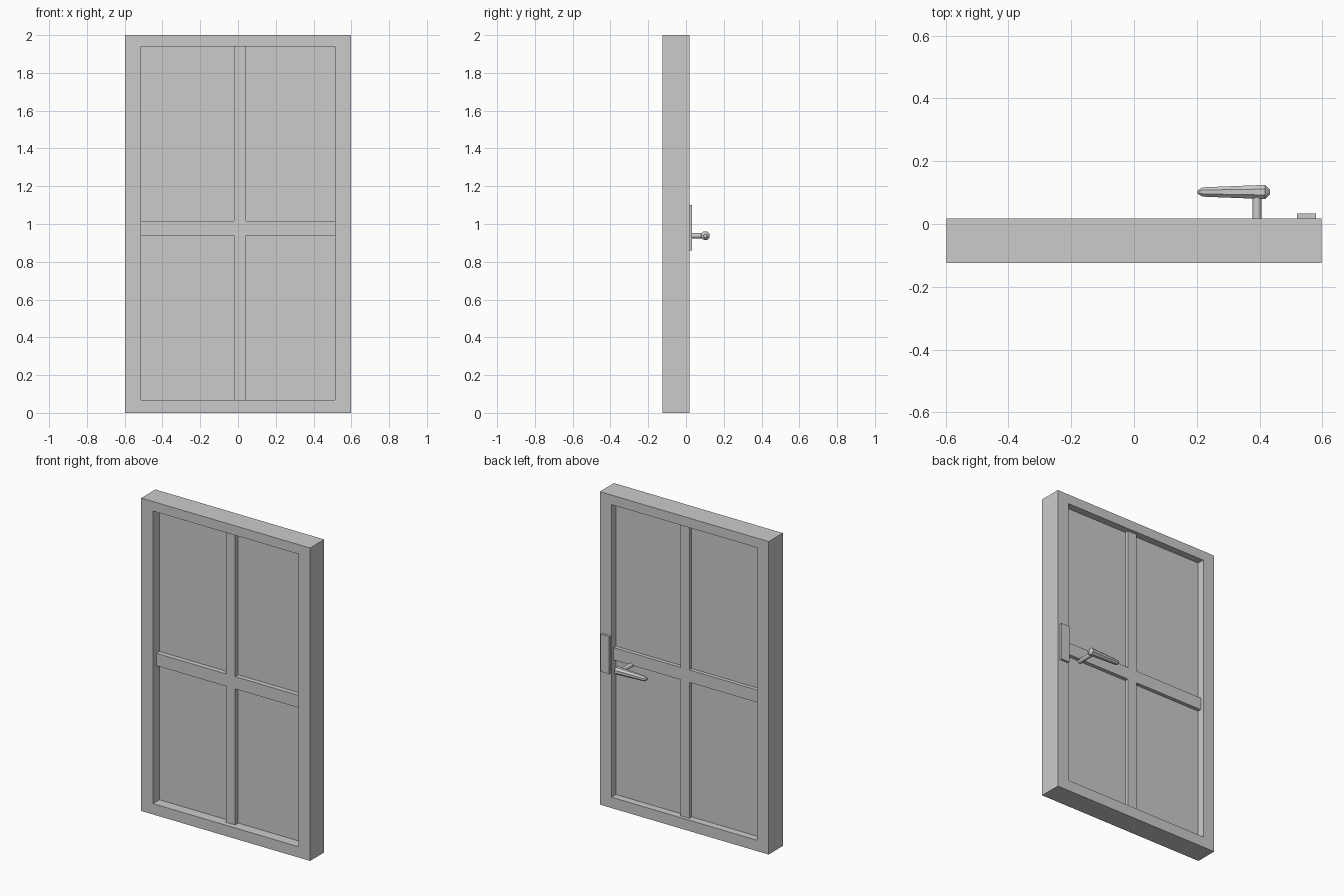
import bpy, bmesh, math

if "Cube" in bpy.data.objects:
    bpy.data.objects.remove(bpy.data.objects["Cube"])


def finish(name, bm):
    bmesh.ops.recalc_face_normals(bm, faces=bm.faces[:])
    mesh = bpy.data.meshes.new(name)
    bm.to_mesh(mesh)
    bm.free()
    obj = bpy.data.objects.new(name, mesh)
    bpy.context.collection.objects.link(obj)
    return obj


def box(name, x, y, z):
    bm = bmesh.new()
    bmesh.ops.create_cube(bm, size=1)
    for v in bm.verts:
        v.co = [(lo + hi) / 2 + c * (hi - lo) for c, (lo, hi) in zip(v.co, (x, y, z))]
    return finish(name, bm)


def rect(x0, x1, z0, z1):
    return [(x0, z0), (x1, z0), (x1, z1), (x0, z1)]


def loft(name, rings, closed=False):
    """Skin rings of points; cap the ends, or join last ring to first."""
    bm = bmesh.new()
    loops = [[bm.verts.new(p) for p in ring] for ring in rings]
    n = len(loops[0])
    pairs = list(zip(loops, loops[1:]))
    if closed:
        pairs.append((loops[-1], loops[0]))
    else:
        bm.faces.new(loops[0])
        bm.faces.new(loops[-1])
    for a, b in pairs:
        for i in range(n):
            j = (i + 1) % n
            bm.faces.new((a[i], a[j], b[j], b[i]))
    return finish(name, bm)


FRONT, BACK = -0.125, 0.018
L, R, B, T = -0.514, 0.514, 0.069, 1.939
RAIL_Z = (0.938, 1.017)
BAR_X, BAR_Y = (-0.021, 0.043), (-0.091, -0.004)

# outer frame as one continuous ring
outer, inner = rect(-0.597, 0.597, 0, 2), rect(L, R, B, T)
loft("door_frame", [[(x, y, z) for x, z in outline] for outline, y in
                    ((outer, FRONT), (outer, BACK), (inner, BACK), (inner, FRONT))], closed=True)

# recessed panels and the cross bars dividing them
for row, z in (("lower", (B, RAIL_Z[0])), ("upper", (RAIL_Z[1], T))):
    box(row + "_mullion", BAR_X, BAR_Y, z)
    for side, x in (("left", (L, BAR_X[0])), ("right", (BAR_X[1], R))):
        box(f"{row}_{side}_panel", x, (-0.06, -0.028), z)
box("middle_rail", (L, R), BAR_Y, RAIL_Z)

# lock plate on the back
box("lock_plate", (0.52, 0.58), (BACK, 0.033), (0.86, 1.10))

# handle stem, running out from the panel
HX, HY, HZ = 0.392, 0.102, 0.938


def circle(r, n, turn=0.0):
    return [(r * math.cos(math.tau * i / n + turn), r * math.sin(math.tau * i / n + turn))
            for i in range(n)]


stem = loft("handle_stem", [[(HX + a, y, HZ + b) for a, b in circle(0.014, 16)]
                            for y in (-0.03, HY)])

# tapered lever with blunt chamfered ends
lever = loft("handle_lever", [[(x, HY + a, HZ + b) for a, b in circle(r, 8, math.pi / 8)]
                              for x, r in ((0.202, 0.005), (0.218, 0.016),
                                           (0.418, 0.0245), (0.433, 0.009))])

# smooth the round stem only
bpy.ops.object.select_all(action='DESELECT')
stem.select_set(True)
bpy.context.view_layer.objects.active = stem
bpy.ops.object.shade_smooth_by_angle(angle=math.radians(40))
